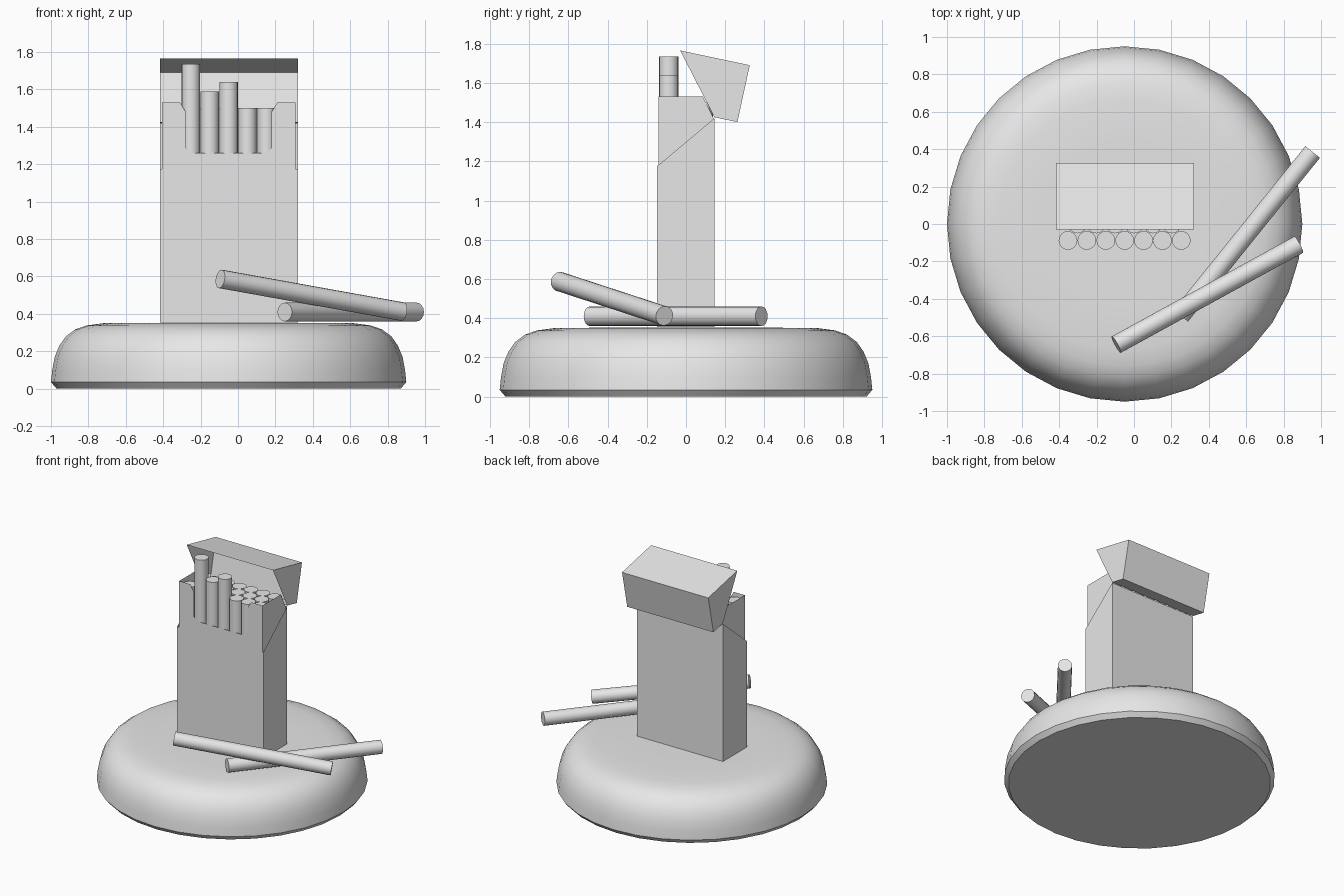
import bpy, bmesh, math
from mathutils import Vector

if "Cube" in bpy.data.objects:
    bpy.data.objects.remove(bpy.data.objects["Cube"])

grey = bpy.data.materials.new("plain_grey")
grey.diffuse_color = (0.8, 0.8, 0.8, 1)
grey.use_nodes = True
grey.node_tree.nodes["Principled BSDF"].inputs["Base Color"].default_value = grey.diffuse_color


def make_object(name, verts, faces):
    mesh = bpy.data.meshes.new(name)
    mesh.from_pydata(verts, [], faces)
    mesh.materials.append(grey)
    obj = bpy.data.objects.new(name, mesh)
    bpy.context.collection.objects.link(obj)
    return obj


def smooth(obj, angle):
    bpy.ops.object.select_all(action='DESELECT')
    bpy.context.view_layer.objects.active = obj
    obj.select_set(True)
    bpy.ops.object.shade_smooth_by_angle(angle=math.radians(angle))


def card_shell(name, profile, x0, x1, open_edge):
    """Thin card box: a (y, z) profile swept along x, with one side left open."""
    n = len(profile)
    verts = [(x, y, z) for x in (x0, x1) for y, z in profile]
    faces = [tuple(reversed(range(n))), tuple(range(n, 2 * n))]
    for i in range(n):
        if i != open_edge:
            j = (i + 1) % n
            faces.append((i, j, j + n, i + n))
    return make_object(name, verts, faces)


def stick(name, a, b, radius=0.05, sides=16):
    """Capped cylinder between two points."""
    a, b = Vector(a), Vector(b)
    bpy.ops.mesh.primitive_cylinder_add(vertices=sides, radius=radius,
                                        depth=(b - a).length, location=(a + b) / 2)
    obj = bpy.context.object
    obj.name = name
    obj.rotation_euler = (b - a).to_track_quat('Z', 'Y').to_euler()
    obj.data.materials.append(grey)
    smooth(obj, 40)


# Rounded base: lathed profile of (radius, height)
PROFILE = [(0.92, 0.0), (0.95, 0.035), (0.943, 0.10), (0.93, 0.17), (0.905, 0.23),
           (0.87, 0.28), (0.82, 0.317), (0.76, 0.338), (0.67, 0.35), (0.45, 0.352)]
SEG = 32
verts = [(-0.05 + r * math.cos(2 * math.pi * k / SEG), r * math.sin(2 * math.pi * k / SEG), z)
         for r, z in PROFILE for k in range(SEG)]
faces = [(i * SEG + k, i * SEG + (k + 1) % SEG,
          (i + 1) * SEG + (k + 1) % SEG, (i + 1) * SEG + k)
         for i in range(len(PROFILE) - 1) for k in range(SEG)]
faces.append(tuple(reversed(range(SEG))))
faces.append(tuple(range((len(PROFILE) - 1) * SEG, len(PROFILE) * SEG)))
smooth(make_object("round_base", verts, faces), 40)

# Pack body with slanted open top, and the lid hinged back
card_shell("pack_body", [(-0.147, 0.355), (0.145, 0.355), (0.145, 1.42), (-0.147, 1.175)],
           -0.418, 0.32, 2)
card_shell("pack_lid", [(0.145, 1.425), (0.262, 1.40), (0.325, 1.69), (-0.03, 1.765)],
           -0.418, 0.32, 3)

# Inner liner: notched front and two side flaps
LX0, LX1, LY = -0.406, 0.307, -0.14
front = [(LX0, 1.0), (LX1, 1.0), (LX1, 1.53), (0.21, 1.53), (0.18, 1.48), (0.18, 1.29),
         (0.15, 1.26), (-0.25, 1.26), (-0.28, 1.29), (-0.28, 1.48), (-0.31, 1.53), (LX0, 1.53)]
verts = [(x, LY, z) for x, z in front]
faces = [tuple(range(len(front)))]
for x in (LX0, LX1):
    s = len(verts)
    verts += [(x, y, z) for y, z in ((LY, 1.0), (0.14, 1.0), (0.14, 1.42), (0.085, 1.53), (LY, 1.53))]
    loop = tuple(range(s, s + 5))
    faces.append(loop if x == LX1 else loop[::-1])
make_object("inner_liner", verts, faces)

# Standing sticks: three staggered rows, a few of the front row pulled up
LENGTH, PITCH = 1.13, 0.101
raised = {1: 1.735, 2: 1.59, 3: 1.64}
for row, y in enumerate((-0.088, 0.0, 0.088)):
    for col in range(7 - row % 2):
        x = -0.353 + PITCH * (col + 0.5 * (row % 2))
        top = raised.get(col, 1.50) if row == 0 else 1.50
        stick("standing_stick", (x, y, top - LENGTH), (x, y, top))

# Loose sticks lying on the base
stick("loose_stick_flat", (0.25, -0.49, 0.41), (0.955, 0.385, 0.41))
stick("loose_stick_leaning", (-0.095, -0.645, 0.587), (0.88, -0.11, 0.412))
